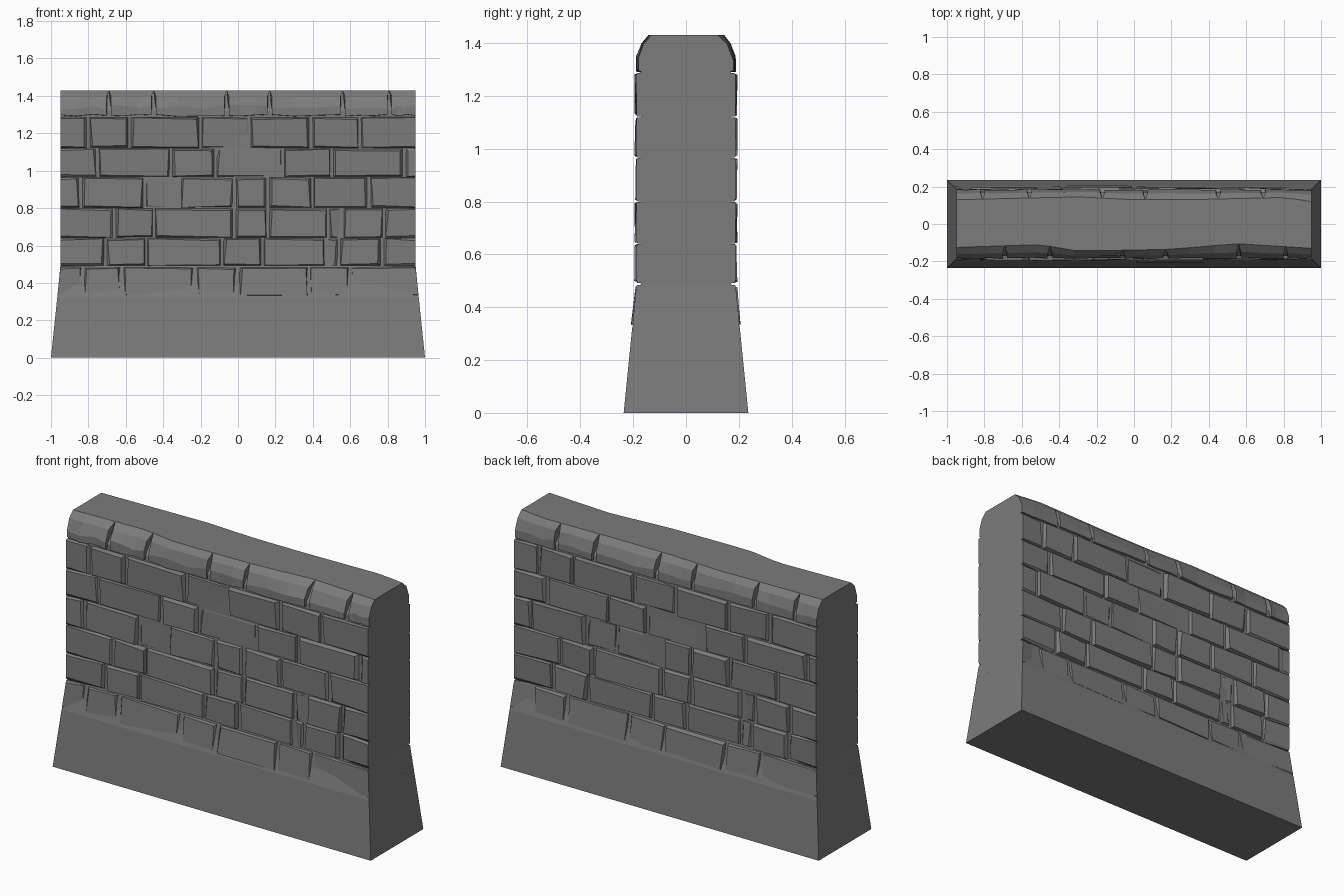
import bpy, bmesh, random
from mathutils import Matrix

if "Cube" in bpy.data.objects:
    bpy.data.objects.remove(bpy.data.objects["Cube"])

random.seed(4)
stone = bpy.data.materials.new("grey stone")
stone.diffuse_color = (0.2, 0.2, 0.2, 1)
stone.use_nodes = True
stone.node_tree.nodes["Principled BSDF"].inputs["Base Color"].default_value = stone.diffuse_color


def loft(bm, rings):
    """Closed solid through equal-length rings of points."""
    vs = [[bm.verts.new(p) for p in r] for r in rings]
    n = len(vs[0])
    for a, b in zip(vs, vs[1:]):
        for i in range(n):
            bm.faces.new((a[i], a[(i + 1) % n], b[(i + 1) % n], b[i]))
    bm.faces.new(vs[0])
    bm.faces.new(vs[-1])


def finish(bm, name):
    bmesh.ops.recalc_face_normals(bm, faces=bm.faces)
    me = bpy.data.meshes.new(name)
    bm.to_mesh(me)
    bm.free()
    me.materials.append(stone)
    ob = bpy.data.objects.new(name, me)
    bpy.context.collection.objects.link(ob)
    return ob


def half_width(z):
    return 1 - 0.05 * min(z / 0.48, 1)


def face_depth(z):
    return 0.236 - 0.048 * min(z / 0.48, 1)


def at_x(x, z):
    """Bricks at the wall ends follow the sloping end faces."""
    return half_width(z) * (1 if x > 0 else -1) if abs(x) > 0.94 else x


# core: flared foot, recessed mortar plane, chamfered top
bm = bmesh.new()
core = [(0, 0.236), (0.32, 0.204), (0.40, 0.184), (0.49, 0.171),
        (1.32, 0.171), (1.425, 0.10)]
loft(bm, [[(sx * half_width(z), sy * hy, z)
           for sx, sy in ((-1, -1), (1, -1), (1, 1), (-1, 1))] for z, hy in core])
finish(bm, "wall_core")

# courses: bottom, top, joints, proud bricks (by index), worn bricks (by index)
courses = [
    (0.33, 0.485, (-.95, -.83, -.62, -.23, 0, .38, .60, .95), (4,), (0, 6)),
    (0.49, 0.64, (-.95, -.71, -.49, -.085, .13, .47, .54, .77, .95), (1, 3, 6), (5,)),
    (0.64, 0.80, (-.95, -.66, -.45, -.02, .16, .48, .56, .78, .95), (1, 2, 6), (5,)),
    (0.80, 0.965, (-.95, -.84, -.50, -.31, -.02, .16, .40, .70, .95), (1, 5), (2, 3)),
    (0.965, 1.12, (-.95, -.75, -.36, -.12, .24, .50, .89, .95), (2, 5), (3,)),
    (1.12, 1.287, (-.95, -.80, -.58, -.20, .06, .39, .65, .95), (1, 2, 4), (3,)),
]
cap_joints = (-.95, -.69, -.45, -.06, .17, .56, .81, .95)


def brick(bm, x0, x1, z0, z1, lift, wobble):
    j = lambda s: random.uniform(-s, s)
    g = 0.006
    corners = [(x0, z0, 1, 1), (x1, z0, -1, 1), (x1, z1, -1, -1), (x0, z1, 1, -1)]
    back, front = [], []
    for x, z, dx, dz in corners:
        end = abs(x) > 0.94
        zb = z + dz * 0.001
        back.append((at_x(x, zb) if end else x + dx * g, -0.10, zb))
        zf = z + dz * (0.009 + j(0.006))
        xf = at_x(x, zf) if end else x + dx * (0.017 + j(0.008))
        d = face_depth(zf) + (0 if end else lift + j(wobble))
        front.append((xf, -d, zf))
    # brick sides stay straight up to the mortar, then bevel to the face
    mid = [(b[0], -0.166 if abs(b[0]) < 0.94 else f[1] + 0.004, b[2])
           for b, f in zip(back, front)]
    loft(bm, [back, mid, front])


def top_depth(x, pts):
    for (xa, a), (xb, b) in zip(pts, pts[1:]):
        if x <= xb:
            return a + (b - a) * (x - xa) / (xb - xa)
    return pts[-1][1]


def brick_face(name, edge, turn):
    bm = bmesh.new()
    for z0, z1, joints, proud, worn in courses:
        for i, (a, b) in enumerate(zip(joints, joints[1:])):
            lift = 0.003 if i in proud else -0.013 if i in worn else -0.004
            brick(bm, a, b, z0, z1, lift, 0.008 if i in worn else 0.005)
    # coping stones: upright band, then chamfer rising to the wavy top edge
    for a, b in zip(cap_joints, cap_joints[1:]):
        rings = []
        for k in range(4):
            x = a + (b - a) * k / 3
            gap = 0.012 * ((k == 0) - (k == 3)) * (abs(x) < 0.94)
            d = 0.186 + random.uniform(-0.007, 0.003)
            zb, zc = 1.292 + random.uniform(-.006, .006), 1.34 + random.uniform(-.012, .012)
            t = top_depth(x, edge)
            rings.append([(x, 0, 1.30), (x + gap, -0.14, zb), (x + gap, -d, zb + .004),
                          (x + gap, -d, zc), (x + gap, -(t + d) / 2 - .006, 1.397),
                          (x, -t, 1.43), (x, 0, 1.43)])
        loft(bm, rings)
    if turn:
        bm.transform(Matrix.Rotation(3.14159265, 4, 'Z'))
    finish(bm, name)


brick_face("front_bricks", [(-.95, .125), (-.5, .11), (-.3, .145), (.2, .135), (.55, .105), (.95, .13)], False)
brick_face("back_bricks", [(-.95, .12), (-.8, .142), (-.3, .13), (0, .13), (.3, .145), (.95, .13)], True)
